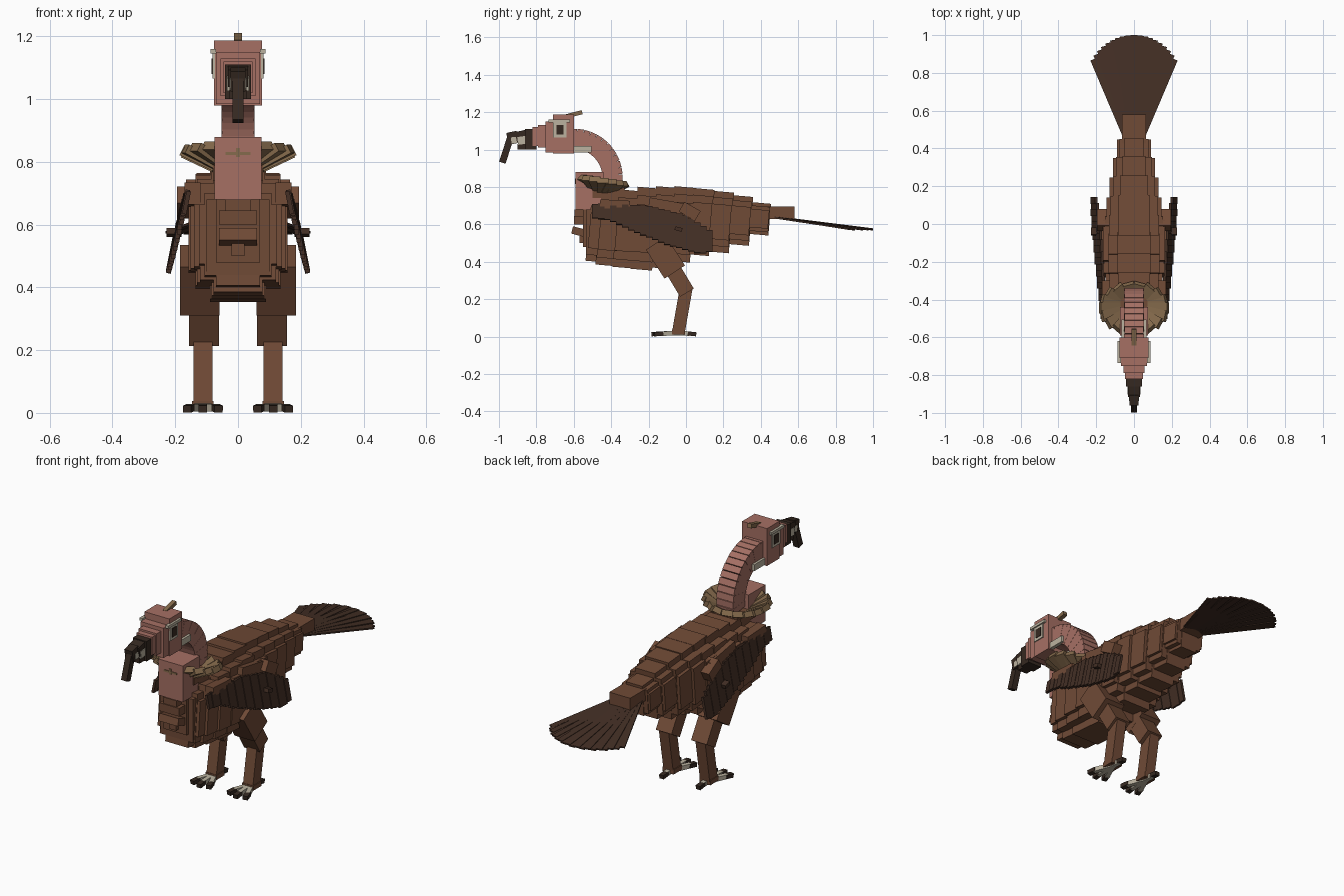
import bpy, bmesh, math
from mathutils import Matrix, Vector

if "Cube" in bpy.data.objects:
    bpy.data.objects.remove(bpy.data.objects["Cube"])


def material(name, rgb):
    m = bpy.data.materials.new(name)
    m.diffuse_color = (*rgb, 1)
    m.use_nodes = True
    m.node_tree.nodes["Principled BSDF"].inputs["Base Color"].default_value = m.diffuse_color
    return m


BROWN = material("feather brown", (0.162, 0.069, 0.037))
DARK = material("dark feather", (0.056, 0.028, 0.018))
PINK = material("bare skin pink", (0.38, 0.162, 0.127))
TAN = material("ruff tan", (0.235, 0.145, 0.072))
PALE = material("pale bone", (0.50, 0.45, 0.35))
BLACK = material("dark horn", (0.036, 0.022, 0.015))


def part(name, mat, boxes):
    """One object from a list of (centre, size, rotation matrix) boxes."""
    bm = bmesh.new()
    for c, s, r in boxes:
        m = Matrix.Translation(c) @ r @ Matrix.Diagonal((*s, 1))
        bmesh.ops.create_cube(bm, size=1, matrix=m)
    me = bpy.data.meshes.new(name)
    bm.to_mesh(me)
    bm.free()
    me.materials.append(mat)
    ob = bpy.data.objects.new(name, me)
    bpy.context.collection.objects.link(ob)
    return ob


def box(x0, x1, y0, y1, z0, z1, tilt=0):
    return (((x0 + x1) / 2, (y0 + y1) / 2, (z0 + z1) / 2),
            (abs(x1 - x0), y1 - y0, z1 - z0),
            Matrix.Rotation(math.radians(tilt), 4, 'X'))


def beam(p, q, w, h):
    """Box running from p to q, w wide and h thick."""
    p, q = Vector(p), Vector(q)
    d = q - p
    return ((p + q) / 2, (w, d.length, h),
            d.to_track_quat('Y', 'Z').to_matrix().to_4x4())


def lerp(pts, t):
    for (a, u), (b, v) in zip(pts, pts[1:]):
        if t <= b:
            return u + (v - u) * (t - a) / (b - a)
    return pts[-1][1]


# Body: tilted slices with a stepped round section (y, top, bottom, half width)
slices = [(.39, .715, .545, .09), (.29, .752, .49, .11), (.185, .775, .45, .13),
          (.08, .79, .435, .145), (-.02, .80, .40, .153), (-.12, .80, .365, .158),
          (-.22, .797, .357, .158), (-.32, .783, .368, .152), (-.41, .765, .38, .14),
          (-.465, .73, .40, .125)]
body = []
for y, top, bot, hw in slices:
    c, h = (top + bot) / 2, (top - bot) / 2
    for kw, kh, ly in ((1, .58, .052), (.86, .80, .055), (.56, 1, .058)):
        body.append(box(-hw * kw, hw * kw, y - ly, y + ly, c - h * kh, c + h * kh, -5))
part("body", BROWN, body)

# Chest: small stepped plates and the crop bumps
part("chest", BROWN, [
    box(-.10, .10, -.535, -.48, .44, .68), box(-.07, .07, -.55, -.48, .48, .70),
    box(-.06, .06, -.60, -.53, .60, .645), box(-.04, .04, -.595, -.53, .63, .68),
    box(-.06, .06, -.61, -.53, .54, .58, -15), box(-.02, .02, -.57, -.52, .50, .55)])
part("chest_skin", PINK, [box(-.075, .075, -.59, -.44, .68, .88)])
part("chest_mark", TAN, [box(-.04, .04, -.594, -.585, .822, .832),
                         box(-.006, .006, -.594, -.585, .815, .845)])

# Ruff: ring of blocks flaring up and outwards
ruff = []
for i in range(18):
    a = 2 * math.pi * i / 18
    cx, cy = math.cos(a), math.sin(a)
    lift = -.02 * cy
    ruff.append(beam((.075 * cx, -.445 + .06 * cy, .785 + lift / 2),
                     (.18 * cx, -.445 + .13 * cy, .835 + lift), .06, .03))
part("ruff", TAN, ruff)
part("neck_base", BROWN, [box(-.08, .08, -.50, -.33, .74, .80)])

# Neck: slices swept along a quarter arc
neck = []
for i in range(13):
    a = math.radians(-8 + 98 * i / 12)
    neck.append(((0, -.60 + .207 * math.cos(a), .85 + .207 * math.sin(a)),
                 (.104 - .0015 * (i % 2), .108, .034), Matrix.Rotation(a, 4, 'X')))
part("neck", PINK, neck)

# Head and face
part("head", PINK, [box(-.076, .076, -.71, -.60, .98, 1.187),
                    box(-.07, .07, -.752, -.70, .985, 1.15),
                    box(-.055, .055, -.79, -.74, 1.01, 1.13),
                    box(-.047, .047, -.82, -.78, 1.02, 1.12)])
part("crest", TAN, [beam((0, -.64, 1.178), (0, -.555, 1.2), .024, .022)])
brow, eye, pupil, throat = [], [], [], []
for s in (-1, 1):
    brow.append(box(s * .07, s * .088, -.735, -.62, 1.145, 1.16))
    eye.append(box(s * .074, s * .081, -.71, -.64, 1.065, 1.148))
    pupil.append(box(s * .078, s * .084, -.692, -.655, 1.08, 1.13))
    throat.append(box(s * .045, s * .065, -.60, -.505, .985, 1.02))
part("brow", PALE, brow)
part("eye", PALE, eye)
part("pupil", BLACK, pupil)
part("throat_patch", PALE, throat)

# Beak: dark blocks, pale band, drooping hook
part("beak", BLACK, [box(-.042, .042, -.86, -.80, 1.0, 1.11),
                     box(-.032, .032, -.91, -.85, 1.045, 1.10, 12),
                     box(-.028, .028, -.90, -.85, 1.0, 1.03),
                     box(-.024, .024, -.955, -.90, 1.03, 1.095, 12),
                     beam((0, -.94, 1.06), (0, -.982, .93), .034, .036)])
part("beak_band", PALE, [box(-.035, .035, -.90, -.83, 1.03, 1.072, 8),
                         box(-.027, .027, -.935, -.89, 1.035, 1.068, 8)])

# Tail: root block and a fan of thin feathers
part("tail_root", BROWN, [box(-.064, .064, .40, .58, .63, .695)])
fan = []
for i in range(-9, 10):
    a = math.radians(23 * i / 9)
    r = .635 - .085 * (abs(i) / 9) ** 2
    end = (r * math.sin(a), .365 + r * math.cos(a), .572 + .003 * (i % 2))
    start = (.09 * math.sin(a), .365 + .09 * math.cos(a), .64 + .003 * (i % 2))
    fan.append(beam(start, end, .034, .008))
part("tail_fan", DARK, fan)

# Wings: leaning staggered feather columns plus shoulder blocks
upper = [(-.5, .705), (-.45, .712), (-.2, .70), (0, .65), (.14, .56)]
lower = [(-.5, .635), (-.4, .62), (-.3, .57), (-.1, .49), (.08, .44), (.14, .455)]
for side, s in (("left", 1), ("right", -1)):
    def skin(y, z):
        return s * (.158 + .2 * (.7 - z) + .02 * (y + .5))
    wing = []
    n = 20
    for i in range(n):
        y = -.485 + .61 * i / (n - 1)
        hi, lo = lerp(upper, y), lerp(lower, y)
        shift = .003 * (i % 2) * s
        p = (skin(y, hi) + shift, y, hi)
        q = (skin(y, lo) + shift, y, lo)
        # vertical column: y extent is the beam width, thin across x
        mid = (Vector(p) + Vector(q)) / 2
        lean = math.atan2(p[0] - q[0], hi - lo)
        wing.append((mid, (.014, .036, hi - lo), Matrix.Rotation(lean, 4, 'Y')))
    part(side + "_wing", DARK, wing)
    part(side + "_wing_shoulder", BROWN, [
        box(s * .13, s * .195, -.03, .07, .64, .70, -30),
        box(s * .12, s * .17, -.46, -.30, .66, .73, -3),
        box(s * .12, s * .165, -.20, .02, .66, .725, -10)])
    part(side + "_wing_tip", DARK, [box(s * .18, s * .228, -.06, -.02, .565, .585, -15)])

    # Legs
    x = s * .112
    part(side + "_thigh", BROWN, [
        beam((s * .122, -.16, .50), (s * .122, -.06, .345), .125, .13),
        beam((s * .108, -.10, .41), (s * .108, .005, .235), .096, .085)])
    part(side + "_shank", BROWN, [beam((x, .002, .265), (x, -.042, .015), .06, .068)])

    # Feet: three front toes, one back toe, dark claws
    toes, claws = [], []
    for dx, dy in ((-.042, -.10), (0, -.115), (.042, -.10), (0, .055)):
        base = Vector((x, -.035, .018))
        tip = base + Vector((dx, dy, -.002))
        end = tip + Vector((dx * .2, .035 if dy > 0 else -.035, -.004))
        toes.append(beam(base, tip, .024, .024))
        claws.append(beam(tip - (end - tip) * .3, end, .027, .022))
    part(side + "_toes", PALE, toes)
    part(side + "_claws", BLACK, claws)
    part(side + "_ankle", BROWN, [box(x - .034, x + .034, -.075, -.005, .012, .038)])
